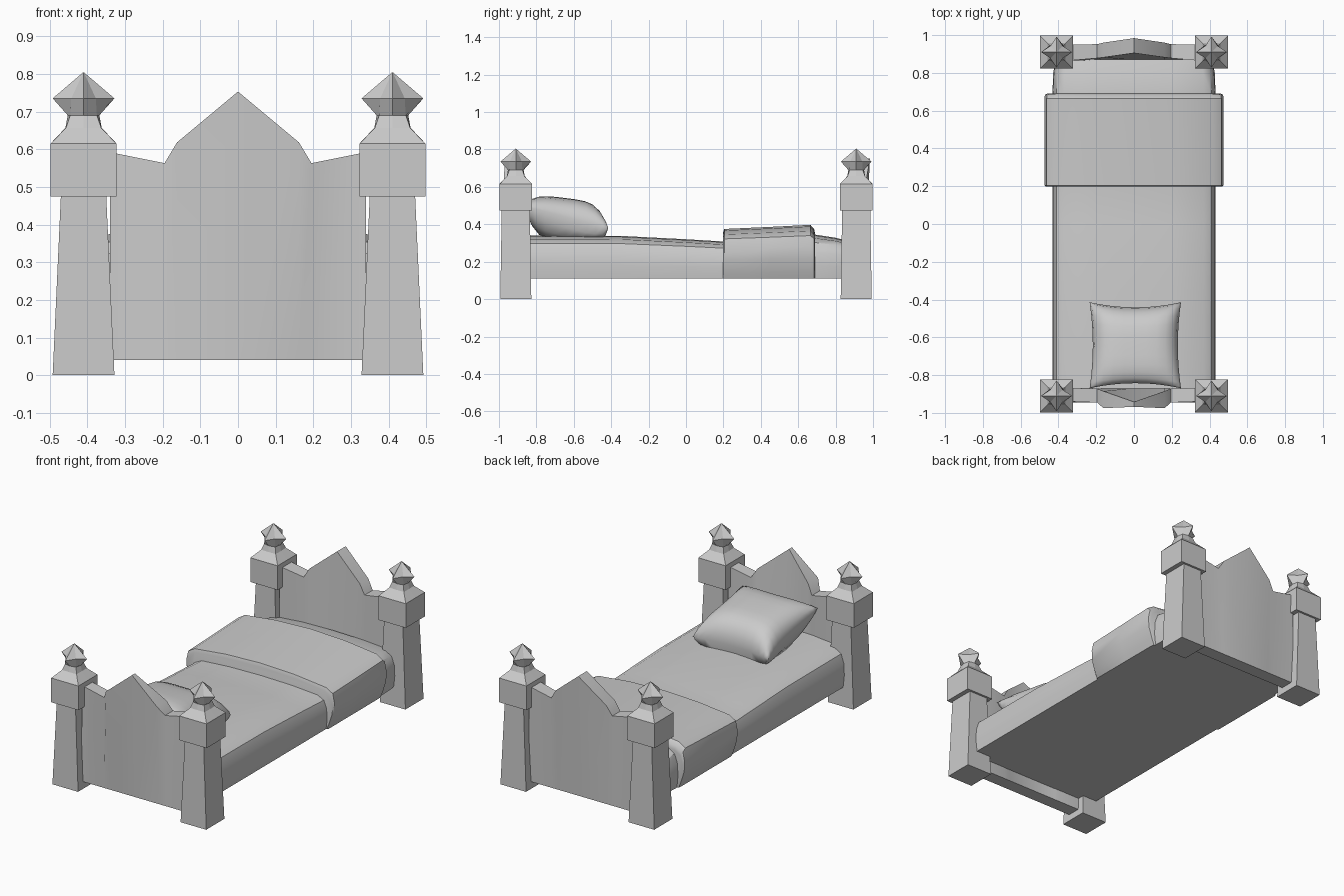
import bpy
import bmesh
from math import pi, cos, sin, radians

cube = bpy.data.objects.get("Cube")
if cube:
    bpy.data.objects.remove(cube, do_unlink=True)

grey = bpy.data.materials.new("plain_grey")
grey.use_nodes = True
grey.diffuse_color = (0.6, 0.6, 0.6, 1)
grey.node_tree.nodes["Principled BSDF"].inputs["Base Color"].default_value = (0.6, 0.6, 0.6, 1)


def finish(name, bm, smooth=None):
    """Turn a bmesh into a named, coloured object."""
    bmesh.ops.remove_doubles(bm, verts=bm.verts, dist=0.0005)
    bmesh.ops.recalc_face_normals(bm, faces=bm.faces)
    mesh = bpy.data.meshes.new(name)
    bm.to_mesh(mesh)
    bm.free()
    mesh.materials.append(grey)
    obj = bpy.data.objects.new(name, mesh)
    bpy.context.collection.objects.link(obj)
    if smooth:
        bpy.ops.object.select_all(action="DESELECT")
        obj.select_set(True)
        bpy.context.view_layer.objects.active = obj
        bpy.ops.object.shade_smooth_by_angle(angle=radians(smooth))
    return obj


def loft(bm, rings):
    """Skin closed rings of equal length and cap both ends."""
    loops = [[bm.verts.new(p) for p in ring] for ring in rings]
    n = len(loops[0])
    for a, b in zip(loops, loops[1:]):
        for i in range(n):
            j = (i + 1) % n
            bm.faces.new((a[i], a[j], b[j], b[i]))
    bm.faces.new(loops[0])
    bm.faces.new(loops[-1])


def rect(cx, cy, z, hx, hy):
    return [(cx + sx * hx, cy + sy * hy, z) for sx, sy in ((-1, -1), (1, -1), (1, 1), (-1, 1))]


def star(cx, cy, z, axis, diagonal):
    return [(cx + r * cos(k * pi / 4), cy + r * sin(k * pi / 4), z)
            for k in range(8) for r in [diagonal if k % 2 else axis]]


# Corner posts: tapered leg, square block and star finial
for side, sx in (("left", 1), ("right", -1)):
    for end, sy in (("front", -1), ("back", 1)):
        cx, cy = sx * 0.41, sy * 0.91
        bm = bmesh.new()
        loft(bm, [rect(cx, cy, 0, 0.082, 0.083), rect(cx, cy, 0.48, 0.06, 0.075)])
        finish(f"{end}_{side}_leg", bm)

        bm = bmesh.new()
        loft(bm, [rect(cx, cy, z, 0.0875, 0.0875) for z in (0.475, 0.615)])
        finish(f"{end}_{side}_block", bm)

        bm = bmesh.new()
        loft(bm, [star(cx, cy, 0.615, 0.0875, 0.123), star(cx, cy, 0.657, 0.048, 0.066),
                  star(cx, cy, 0.69, 0.042, 0.05), star(cx, cy, 0.735, 0.082, 0.046),
                  star(cx, cy, 0.804, 0.001, 0.001)])
        finish(f"{end}_{side}_finial", bm)


# End boards: x, top height, outer y and inner y of the crest
def board(name, sy, half):
    columns = [(-x, z, o, i) for x, z, o, i in half] + [half_col for half_col in reversed(half[:-1])]
    bm = bmesh.new()
    loft(bm, [[(x, sy * 0.868, 0.04), (x, sy * 0.945, 0.04), (x, sy * o, z), (x, sy * i, z)]
              for x, z, o, i in columns])
    finish(name, bm, 30)


board("head_board", -1, [(0.34, 0.592, 0.94, 0.868), (0.195, 0.563, 0.945, 0.872),
                         (0.162, 0.618, 0.975, 0.885), (0, 0.753, 0.968, 0.942)])
board("foot_board", 1, [(0.34, 0.592, 0.95, 0.865), (0.195, 0.563, 0.952, 0.878),
                        (0.162, 0.618, 0.96, 0.882), (0, 0.753, 0.984, 0.905)])


def draped(name, half, stations, base):
    """Sweep a mirrored cross-section along y; each station is y, top height, width scale."""
    section = half + [(-x, t) for x, t in reversed(half) if x]
    bm = bmesh.new()
    loft(bm, [[(x * w, y, base + t * (top - base)) for x, t in section] for y, top, w in stations])
    return finish(name, bm, 40)


# Mattress with softly rounded sides
draped("mattress",
       [(0.425, 0), (0.432, 0.3), (0.428, 0.6), (0.41, 0.82), (0.37, 0.92), (0.2, 0.98), (0, 1)],
       [(-0.87, 0.34, 1), (-0.35, 0.338, 1), (0, 0.32, 1), (0.2, 0.308, 1),
        (0.45, 0.33, 1), (0.69, 0.345, 1), (0.8, 0.328, 0.99), (0.87, 0.31, 0.96)], 0.11)

# Folded blanket hanging over both sides
draped("blanket",
       [(0.435, 0), (0.448, 0.12), (0.47, 0.38), (0.474, 0.6), (0.462, 0.8),
        (0.42, 0.89), (0.22, 0.97), (0, 1)],
       [(0.198, 0.355, 0.985), (0.205, 0.375, 1), (0.45, 0.386, 1),
        (0.665, 0.397, 1), (0.685, 0.375, 0.995), (0.69, 0.35, 0.97)], 0.11)


# Pillow leaning on the head board, with pinched corners
def pillow_point(u, v, up):
    puff = max(0, (1 - u ** 4) * (1 - v ** 4)) ** 0.5
    x = 0.007 + 0.242 * u * (1 - 0.07 * (1 - v * v))
    y = -0.642 + 0.228 * v * (1 - 0.12 * (1 - u * u))
    seam = 0.44 - 0.06 * v
    z = seam + 0.1 * (1 + 0.35 * v) * puff if up else max(0.325, seam - 0.16 * puff)
    return x, y, z


bm = bmesh.new()
steps = 12
for up in (True, False):
    grid = [[bm.verts.new(pillow_point(sin(pi * (i / steps - 0.5)), sin(pi * (j / steps - 0.5)), up))
             for i in range(steps + 1)] for j in range(steps + 1)]
    for j in range(steps):
        for i in range(steps):
            bm.faces.new((grid[j][i], grid[j][i + 1], grid[j + 1][i + 1], grid[j + 1][i]))
finish("pillow", bm, 60)
